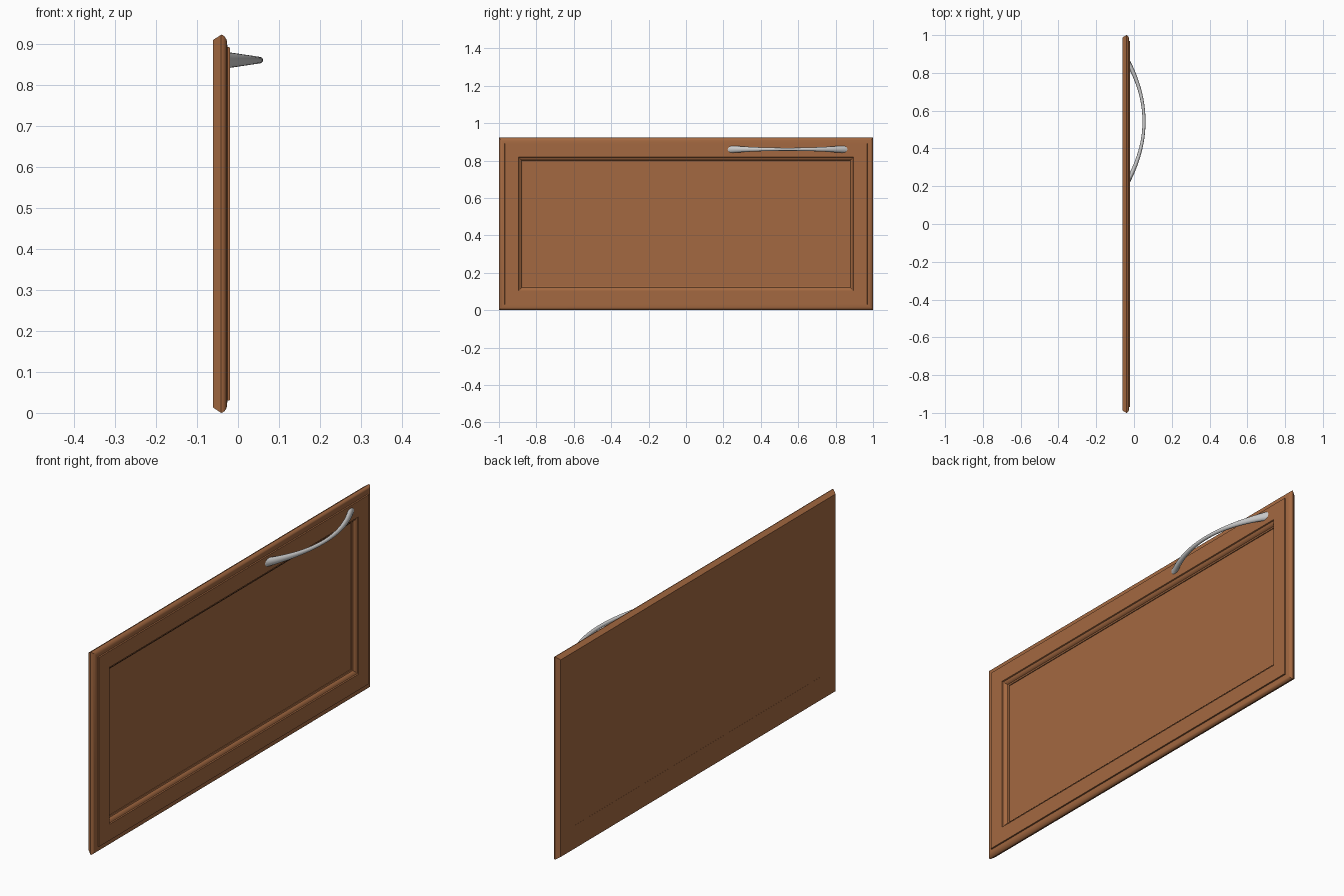
import bpy, bmesh, math

if "Cube" in bpy.data.objects:
    bpy.data.objects.remove(bpy.data.objects["Cube"])

HEIGHT = 0.922
wood = bpy.data.materials.new("wood")
wood.diffuse_color = (0.37, 0.14, 0.052, 1)
wood.use_nodes = True
wood.node_tree.nodes["Principled BSDF"].inputs["Base Color"].default_value = wood.diffuse_color


def finish(name, bm, mat=None, smooth=None):
    bmesh.ops.recalc_face_normals(bm, faces=bm.faces)
    mesh = bpy.data.meshes.new(name)
    bm.to_mesh(mesh)
    bm.free()
    ob = bpy.data.objects.new(name, mesh)
    bpy.context.collection.objects.link(ob)
    if mat:
        mesh.materials.append(mat)
    if smooth:
        bpy.ops.object.select_all(action='DESELECT')
        ob.select_set(True)
        bpy.context.view_layer.objects.active = ob
        bpy.ops.object.shade_smooth_by_angle(angle=math.radians(smooth))
    return ob


def bridge(bm, a, b):
    n = len(a)
    for i in range(n):
        bm.faces.new((a[i], a[(i + 1) % n], b[(i + 1) % n], b[i]))


def rectangle(bm, inset, x):
    y, z0, z1 = 1 - inset, inset, HEIGHT - inset
    return [bm.verts.new((x, *p)) for p in ((-y, z0), (y, z0), (y, z1), (-y, z1))]


# Moulded frame: closed (inset, x) profile swept round the rectangle
profile = [(0.118, -0.061), (0.013, -0.061), (0, -0.041), (0.001, -0.037),
           (0.005, -0.032), (0.012, -0.028), (0.018, -0.0265), (0.030, -0.026),
           (0.031, -0.020), (0.104, -0.020), (0.106, -0.025), (0.112, -0.027),
           (0.118, -0.032), (0.121, -0.038), (0.127, -0.040), (0.127, -0.045),
           (0.118, -0.045)]
bm = bmesh.new()
rings = [rectangle(bm, *p) for p in profile]
for i, ring in enumerate(rings):
    bridge(bm, ring, rings[(i + 1) % len(rings)])
finish("drawer_frame", bm, wood, 25)

# Flat recessed centre panel
bm = bmesh.new()
back, front = rectangle(bm, 0.118, -0.0605), rectangle(bm, 0.118, -0.044)
bridge(bm, back, front)
bm.faces.new(back)
bm.faces.new(front)
finish("centre_panel", bm, wood)

# Bowed handle: oval sections between an outer and an inner arc, flared at the ends
bm = bmesh.new()
rings = []
STEPS, SIDES = 32, 16
for s in range(STEPS + 1):
    t = 2 * s / STEPS - 1
    outer = (-0.021 + 0.082 * (1 - t * t), 0.543 + 0.322 * t)
    inner = (-0.021 + 0.066 * (1 - t * t), 0.543 + 0.268 * t)
    half_height = 0.008 + 0.011 * t * t
    ring = []
    for k in range(SIDES):
        a = 2 * math.pi * k / SIDES
        f = 0.5 + 0.5 * math.cos(a)
        ring.append(bm.verts.new((inner[0] + (outer[0] - inner[0]) * f,
                                  inner[1] + (outer[1] - inner[1]) * f,
                                  0.86 + half_height * math.sin(a))))
    rings.append(ring)
for a, b in zip(rings, rings[1:]):
    bridge(bm, a, b)
bm.faces.new(rings[0])
bm.faces.new(rings[-1])
finish("handle", bm, None, 40)
